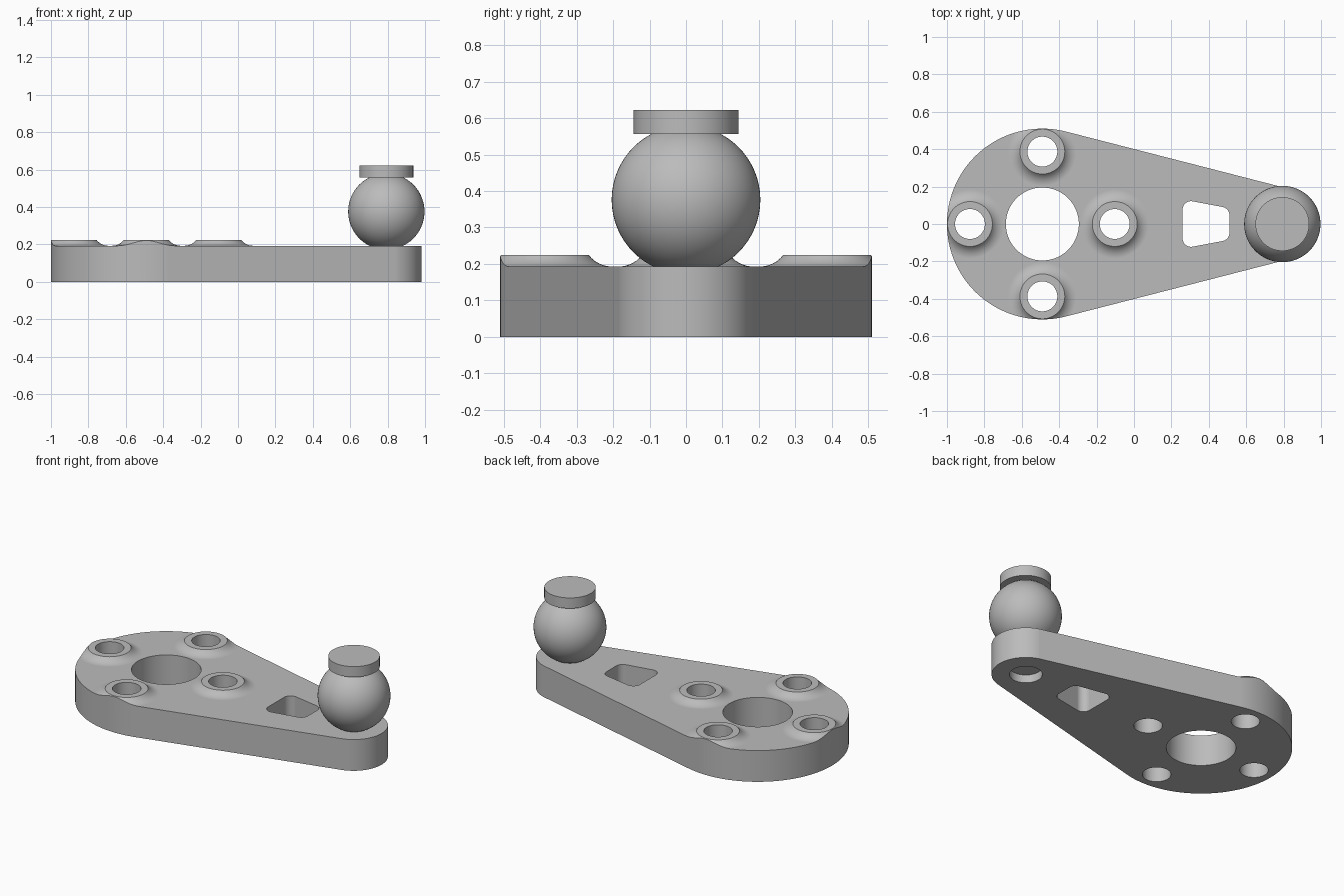
import bpy, bmesh
from math import cos, sin, pi, sqrt

if "Cube" in bpy.data.objects:
    bpy.data.objects.remove(bpy.data.objects["Cube"], do_unlink=True)

grey = bpy.data.materials.new("plain grey")
grey.use_nodes = True
grey.diffuse_color = (0.5, 0.5, 0.5, 1)
grey.node_tree.nodes["Principled BSDF"].inputs["Base Color"].default_value = (0.5, 0.5, 0.5, 1)

BIG_X, END_X = -0.49, 0.79      # centres of the two rounded ends
PLATE_TOP, BOSS_TOP = 0.193, 0.225
BOLT_CIRCLE = 0.387


def finish(name, bm):
    bmesh.ops.recalc_face_normals(bm, faces=bm.faces)
    mesh = bpy.data.meshes.new(name)
    bm.to_mesh(mesh)
    bm.free()
    mesh.materials.append(grey)
    obj = bpy.data.objects.new(name, mesh)
    bpy.context.collection.objects.link(obj)
    return obj


def prism(name, points, z0, z1):
    """Extrude a flat outline from z0 to z1."""
    bm = bmesh.new()
    face = bm.faces.new([bm.verts.new((x, y, z0)) for x, y in points])
    top = bmesh.ops.extrude_face_region(bm, geom=[face])["geom"]
    verts = [v for v in top if isinstance(v, bmesh.types.BMVert)]
    bmesh.ops.translate(bm, vec=(0, 0, z1 - z0), verts=verts)
    return finish(name, bm)


def lathe(name, x, y, profile, n=64):
    """Closed solid of revolution through (radius, height) points."""
    bm = bmesh.new()
    rings = [[bm.verts.new((x + r * cos(2 * pi * i / n), y + r * sin(2 * pi * i / n), z))
              for i in range(n)] for r, z in profile]
    for a, b in zip(rings, rings[1:]):
        for i in range(n):
            j = (i + 1) % n
            bm.faces.new((a[i], a[j], b[j], b[i]))
    bm.faces.new(rings[0])
    bm.faces.new(rings[-1])
    return finish(name, bm)


def wrap(circles, n=192):
    """Outline of a band stretched round (x, y, radius) circles."""
    points = []
    for i in range(n):
        dx, dy = cos(2 * pi * (i + 0.5) / n), sin(2 * pi * (i + 0.5) / n)
        x, y, r = max(circles, key=lambda c: c[0] * dx + c[1] * dy + c[2])
        points.append((x + r * dx, y + r * dy))
    return points


def combine(target, tool, operation):
    mod = target.modifiers.new("cut", "BOOLEAN")
    mod.operation, mod.solver, mod.object = operation, "EXACT", tool
    bpy.context.view_layer.objects.active = target
    bpy.ops.object.modifier_apply(modifier=mod.name)
    bpy.data.objects.remove(tool, do_unlink=True)


def smooth(obj):
    bpy.ops.object.select_all(action="DESELECT")
    obj.select_set(True)
    bpy.context.view_layer.objects.active = obj
    bpy.ops.object.shade_smooth_by_angle(angle=pi / 6)
    obj.modifiers.new("even shading", "WEIGHTED_NORMAL").keep_sharp = True


# Oversized slab with four filleted bosses, trimmed to the arm outline
arm = prism("arm_plate", [(-1.2, -0.8), (1.2, -0.8), (1.2, 0.8), (-1.2, 0.8)], 0, PLATE_TOP)
bolts = [(BIG_X + BOLT_CIRCLE * dx, BOLT_CIRCLE * dy)
         for dx, dy in ((1, 0), (0, 1), (-1, 0), (0, -1))]
fillet, rise, inner = 0.08, BOSS_TOP - PLATE_TOP, 0.12
reach = sqrt(fillet ** 2 - (fillet - rise) ** 2)
flare = []
for k in range(9):
    w = reach * k / 8
    flare.append((inner + reach - w, PLATE_TOP + fillet - sqrt(fillet ** 2 - w ** 2)))
for x, y in bolts:
    boss = lathe("boss", x, y, [(inner + reach, 0.1)] + flare)
    combine(arm, boss, "UNION")
outline = wrap([(BIG_X, 0, 0.51), (END_X, 0, 0.192)])
combine(arm, prism("trim", outline, -0.1, 0.4), "INTERSECT")

# Bolt holes, centre bore, lightening slot and the recess under the ball
for x, y in bolts:
    combine(arm, lathe("bolt_cutter", x, y, [(0.08, -0.1), (0.08, 0.4)]), "DIFFERENCE")
combine(arm, lathe("bore_cutter", BIG_X, 0, [(0.195, -0.1), (0.195, 0.4)], 96), "DIFFERENCE")
slot = wrap([(0.305, 0.077, 0.045), (0.305, -0.077, 0.045),
             (0.465, 0.047, 0.045), (0.465, -0.047, 0.045)], 64)
combine(arm, prism("slot_cutter", slot, -0.1, 0.4), "DIFFERENCE")
combine(arm, lathe("recess_cutter", END_X, 0, [(0.092, -0.1), (0.092, 0.05)]), "DIFFERENCE")
smooth(arm)

# Ball resting in the narrow end
bm = bmesh.new()
bmesh.ops.create_uvsphere(bm, u_segments=64, v_segments=32, radius=0.204)
bmesh.ops.translate(bm, vec=(END_X + 0.003, 0, 0.376), verts=bm.verts)
smooth(finish("ball", bm))

# Flat cap on the ball
smooth(lathe("ball_cap", END_X + 0.003, 0, [(0.144, 0.557), (0.144, 0.622)]))
